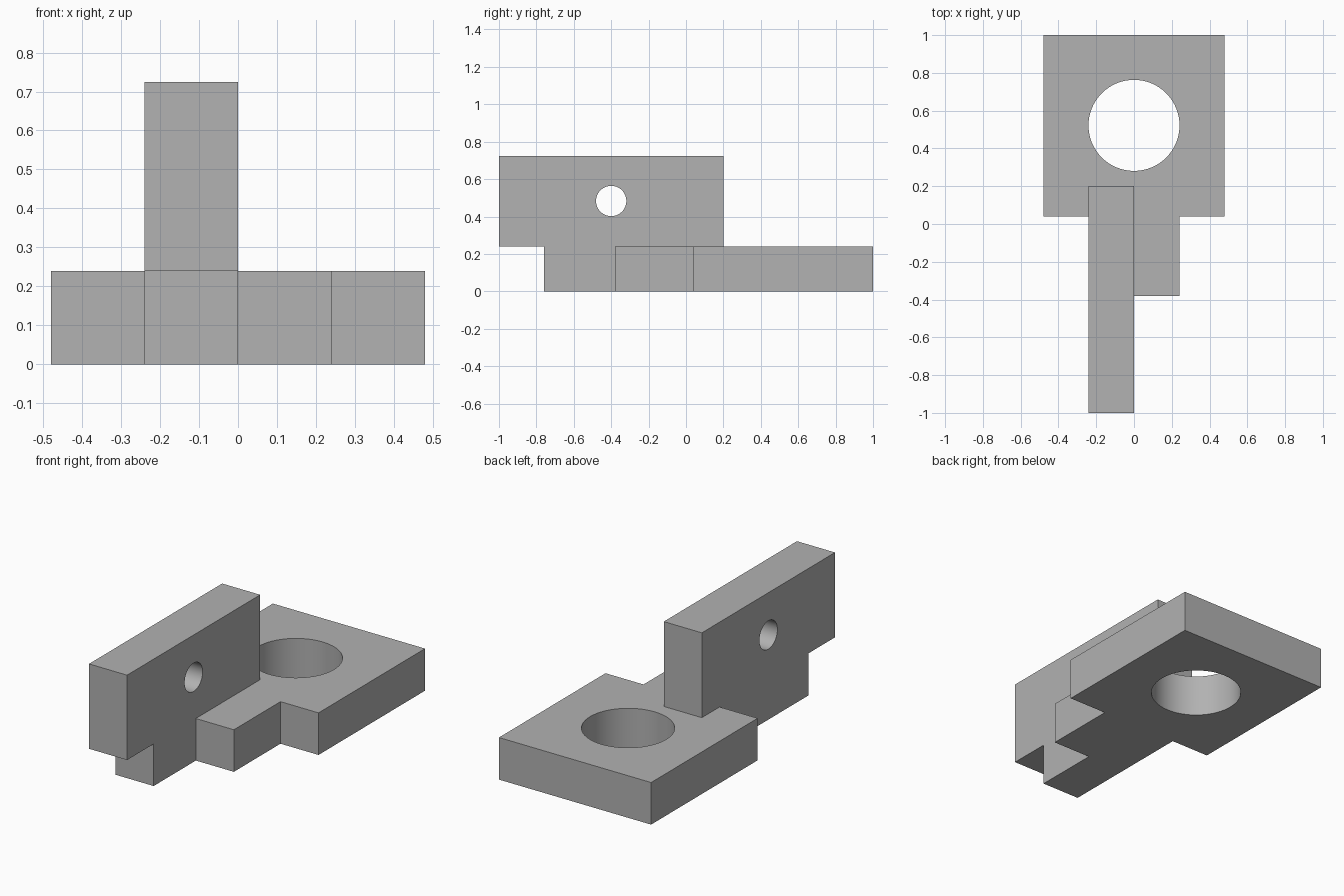
import bpy, bmesh, math
from mathutils import Matrix

cube = bpy.data.objects.get("Cube")
if cube:
    bpy.data.objects.remove(cube, do_unlink=True)

grey = bpy.data.materials.new("plain grey")
grey.use_nodes = True
colour = (0.445, 0.445, 0.445, 1)
grey.diffuse_color = colour
grey.node_tree.nodes["Principled BSDF"].inputs["Base Color"].default_value = colour


def add_object(name, bm):
    bmesh.ops.recalc_face_normals(bm, faces=bm.faces)
    mesh = bpy.data.meshes.new(name)
    bm.to_mesh(mesh)
    bm.free()
    mesh.materials.append(grey)
    obj = bpy.data.objects.new(name, mesh)
    bpy.context.collection.objects.link(obj)
    return obj


def prism(name, outline, z0, z1):
    bm = bmesh.new()
    face = bm.faces.new([bm.verts.new((x, y, z0)) for x, y in outline])
    top = bmesh.ops.extrude_face_region(bm, geom=[face])["geom"]
    verts = [v for v in top if isinstance(v, bmesh.types.BMVert)]
    bmesh.ops.translate(bm, verts=verts, vec=(0, 0, z1 - z0))
    return add_object(name, bm)


def drill(name, radius, place, turn=Matrix()):
    bm = bmesh.new()
    bmesh.ops.create_cone(bm, cap_ends=True, segments=64, radius1=radius,
                          radius2=radius, depth=0.8,
                          matrix=Matrix.Translation(place) @ turn)
    return add_object(name, bm)


# Stepped base: square plate with a narrowing tongue
bracket = prism("bracket", [
    (-0.48, 1), (-0.48, 0.04), (-0.24, 0.04), (-0.24, -0.76), (0, -0.76),
    (0, -0.38), (0.24, -0.38), (0.24, 0.04), (0.48, 0.04), (0.48, 1)], 0, 0.24)

# Upright wall along one side of the tongue, overhanging its front end
wall = prism("upright_wall", [(-0.24, -1), (0, -1), (0, 0.2), (-0.24, 0.2)], 0.24, 0.724)

# Large hole through the plate and small cross hole through the wall
plate_hole = drill("plate_hole_cutter", 0.241, (0, 0.522, 0.1))
wall_hole = drill("wall_hole_cutter", 0.081, (-0.12, -0.4, 0.483),
                  Matrix.Rotation(math.pi / 2, 4, "Y"))

# Join the wall and cut the holes into one clean solid
tools = [(wall, "UNION"), (plate_hole, "DIFFERENCE"), (wall_hole, "DIFFERENCE")]
for tool, operation in tools:
    mod = bracket.modifiers.new(tool.name, "BOOLEAN")
    mod.object = tool
    mod.operation = operation
    mod.solver = "EXACT"
    tool.hide_render = True

bpy.context.view_layer.update()
solid = bpy.data.meshes.new_from_object(
    bracket.evaluated_get(bpy.context.evaluated_depsgraph_get()))
bracket.modifiers.clear()
bracket.data = solid
for tool, operation in tools:
    bpy.data.objects.remove(tool, do_unlink=True)

# Smooth hole walls, crisp edges everywhere else
bpy.ops.object.select_all(action="DESELECT")
bracket.select_set(True)
bpy.context.view_layer.objects.active = bracket
bpy.ops.object.shade_smooth_by_angle(angle=math.radians(30))
